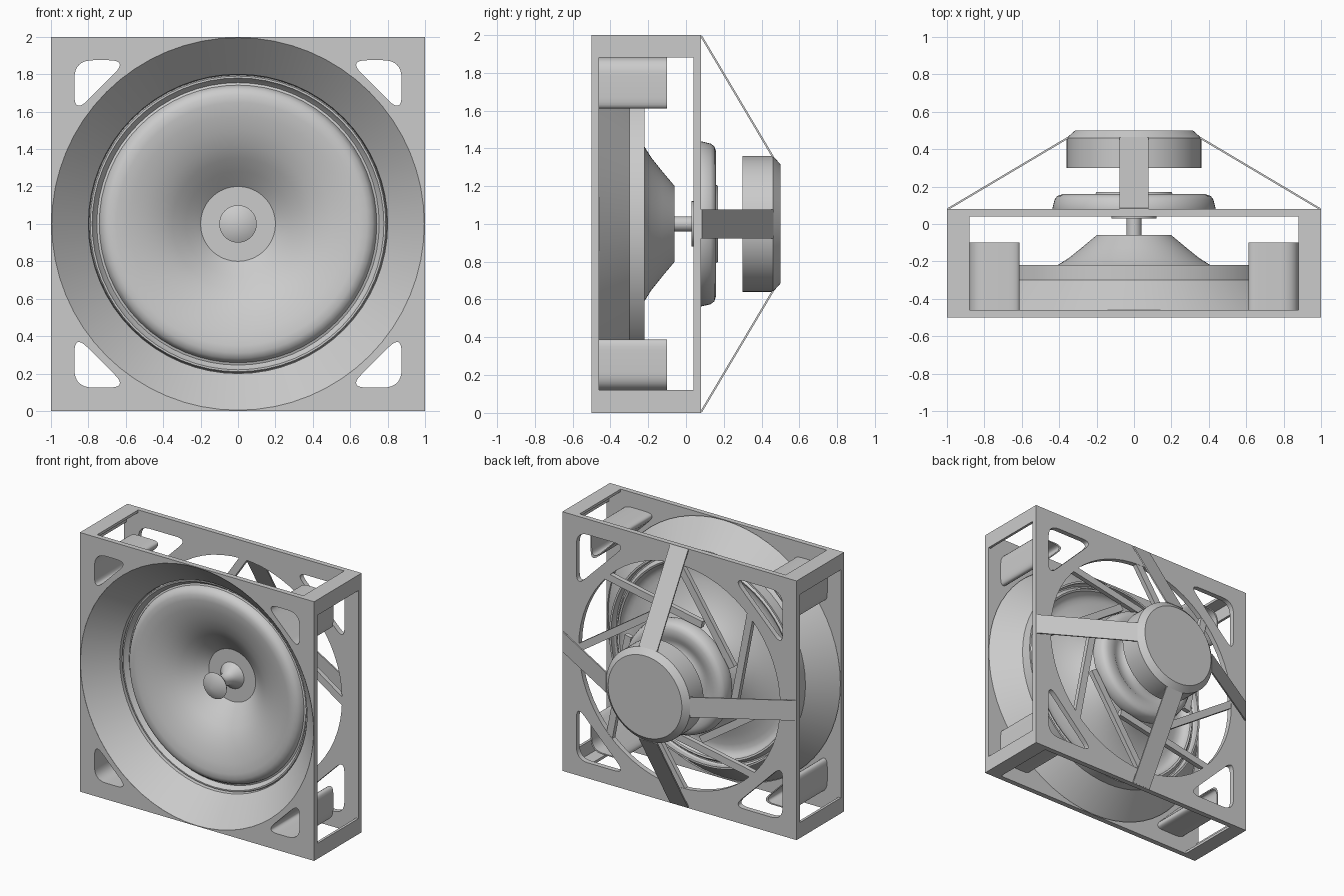
import bpy, bmesh
from math import sin, cos, pi, radians
from mathutils import Vector, Matrix

old = bpy.data.objects.get("Cube")
if old:
    bpy.data.objects.remove(old, do_unlink=True)

grey = bpy.data.materials.new("plain grey")
grey.use_nodes = True
GREY = (0.6, 0.6, 0.6, 1)
grey.diffuse_color = GREY
grey.node_tree.nodes["Principled BSDF"].inputs["Base Color"].default_value = GREY

CENTRE = Vector((0, 0, 1))


def select_only(ob):
    bpy.ops.object.select_all(action="DESELECT")
    ob.select_set(True)
    bpy.context.view_layer.objects.active = ob


def finish(name, bm, smooth=False):
    bmesh.ops.recalc_face_normals(bm, faces=bm.faces[:])
    me = bpy.data.meshes.new(name)
    bm.to_mesh(me)
    bm.free()
    me.materials.append(grey)
    ob = bpy.data.objects.new(name, me)
    bpy.context.collection.objects.link(ob)
    ob.location = CENTRE
    if smooth:
        select_only(ob)
        bpy.ops.object.shade_smooth_by_angle(angle=radians(35))
    return ob


def lathe(name, profile, closed=False, seg=64):
    """Spin (radius, y) points about the y axis."""
    bm = bmesh.new()
    rings = [[bm.verts.new((r * cos(2 * pi * i / seg), y, r * sin(2 * pi * i / seg)))
              for i in range(seg)] for r, y in profile]
    pairs = list(zip(rings, rings[1:]))
    if closed:
        pairs.append((rings[-1], rings[0]))
    for a, b in pairs:
        for i in range(seg):
            j = (i + 1) % seg
            bm.faces.new((a[i], a[j], b[j], b[i]))
    bmesh.ops.remove_doubles(bm, verts=bm.verts[:], dist=1e-5)
    return finish(name, bm, True)


def bar(name, p, q, side, width, thick):
    """Flat bar from p to q, its width running along side."""
    p, q, w = Vector(p), Vector(q), Vector(side).normalized()
    d = (q - p).normalized()
    rot = Matrix((d, w, d.cross(w))).transposed().to_4x4()
    bm = bmesh.new()
    bmesh.ops.create_cube(bm, size=1, matrix=Matrix.Translation((p + q) / 2) @ rot
                          @ Matrix.Diagonal(((q - p).length, width, thick, 1)))
    return finish(name, bm)


def plate(name, outlines, y0, y1):
    """Filled outlines in x and z (inner ones become holes), given depth in y."""
    cu = bpy.data.curves.new(name, "CURVE")
    cu.dimensions = "2D"
    cu.fill_mode = "BOTH"
    cu.extrude = (y1 - y0) / 2
    for pts in outlines:
        sp = cu.splines.new("POLY")
        sp.points.add(len(pts) - 1)
        for v, (x, z) in zip(sp.points, pts):
            v.co = (x, z, 0, 1)
        sp.use_cyclic_u = True
    cu.materials.append(grey)
    ob = bpy.data.objects.new(name, cu)
    bpy.context.collection.objects.link(ob)
    ob.rotation_euler = (pi / 2, 0, 0)
    ob.location = (0, (y0 + y1) / 2, 1)
    select_only(ob)
    bpy.ops.object.convert(target="MESH")
    bpy.ops.object.shade_smooth_by_angle(angle=radians(35))


def circle(r, seg=64):
    return [(r * cos(2 * pi * i / seg), r * sin(2 * pi * i / seg)) for i in range(seg)]


def corner_triangle(sx, sz, far, near, rounding=0.1):
    """Rounded right triangle with its right angle at the outer corner."""
    tri = [Vector((far, far)), Vector((near, far)), Vector((far, near))]
    pts = []
    for i, c in enumerate(tri):
        a = c + (tri[i - 1] - c).normalized() * rounding
        b = c + (tri[(i + 1) % 3] - c).normalized() * rounding
        for k in range(9):
            t = k / 8
            p = a * (1 - t) ** 2 + c * 2 * t * (1 - t) + b * t * t
            pts.append((p.x * sx, p.y * sz))
    return pts


# Frame: front and back plates joined by thin angled corner strips
corners = [(sx, sz) for sx in (-1, 1) for sz in (-1, 1)]
square = [(-1, -1), (1, -1), (1, 1), (-1, 1)]
front_holes = [corner_triangle(sx, sz, 0.875, 0.59) for sx, sz in corners]
back_holes = [corner_triangle(sx, sz, 0.88, 0.46) for sx, sz in corners]
plate("front_plate", [square, circle(0.996)] + front_holes, -0.5, -0.46)
plate("back_plate", [square, circle(0.86)] + back_holes, 0.04, 0.08)
angle_strip = [(1, 1), (0.88, 1), (0.88, 0.98), (0.98, 0.98), (0.98, 0.88), (1, 0.88)]
for (sx, sz), hole in zip(corners, front_holes):
    plate("corner_strip", [[(x * sx, z * sz) for x, z in angle_strip]], -0.46, 0.04)
    plate("corner_tube", [corner_triangle(sx, sz, 0.884, 0.57), hole], -0.46, -0.1)

# Flared front and basket ring
lathe("front_flare", [(0.997, -0.5), (0.8, -0.3), (0.795, -0.22),
                      (0.81, -0.22), (0.81, -0.3), (0.997, -0.475)], closed=True)

# Rolled surround and cone, as one thin shell
front = [(0.797, -0.27), (0.79, -0.285), (0.78, -0.285), (0.768, -0.265), (0.755, -0.25),
         (0.742, -0.255), (0.735, -0.275), (0.72, -0.295), (0.69, -0.308), (0.65, -0.308),
         (0.58, -0.295), (0.5, -0.27), (0.42, -0.237), (0.35, -0.193), (0.28, -0.137),
         (0.2, -0.07)]
back = [(r, y + 0.01) for r, y in reversed(front)]
lathe("speaker_cone", front + [(0, -0.07), (0, -0.06)] + back, closed=True)

# Pointed plug with a narrow waist, and the shaft behind it
lathe("centre_plug", [(0, -0.33), (0.1, -0.28), (0.09, -0.265), (0.05, -0.23), (0.04, -0.19),
                      (0.05, -0.13), (0.1, -0.07), (0, -0.065)])
lathe("shaft", [(0, -0.065), (0.04, -0.065), (0.04, 0.31), (0, 0.31)], seg=32)

# Rear hub
lathe("hub_collar", [(0, 0.03), (0.12, 0.03), (0.12, 0.06), (0, 0.06)])
lathe("hub_dome", [(0, 0.05), (0.43, 0.05), (0.437, 0.08), (0.425, 0.13), (0.41, 0.15),
                   (0.38, 0.16), (0.32, 0.16), (0.29, 0.14), (0.24, 0.14), (0.21, 0.155),
                   (0.2, 0.17), (0, 0.17)])

# Magnet with a chamfered rear edge
lathe("magnet", [(0, 0.3), (0.36, 0.3), (0.36, 0.46), (0.315, 0.5), (0, 0.5)])

# Eight slanted spokes between hub and back plate
for k in range(8):
    a = radians(101 + 45 * k)
    n = Vector((cos(a), 0, sin(a)))
    t = Vector((sin(a), 0, -cos(a)))
    foot = n * 0.47
    bar("spoke", foot + t * 0.74, foot - t * 0.1, n, 0.055, 0.036).location.y = 0.06

# Four straps holding the magnet
for k in range(4):
    turn = Matrix.Rotation(k * pi / 2, 3, "Y")
    bar("magnet_strap", turn @ Vector((0.995, 0.08, 0)), turn @ Vector((0.355, 0.46, 0)),
        turn @ Vector((0, 0, 1)), 0.155, 0.01)
